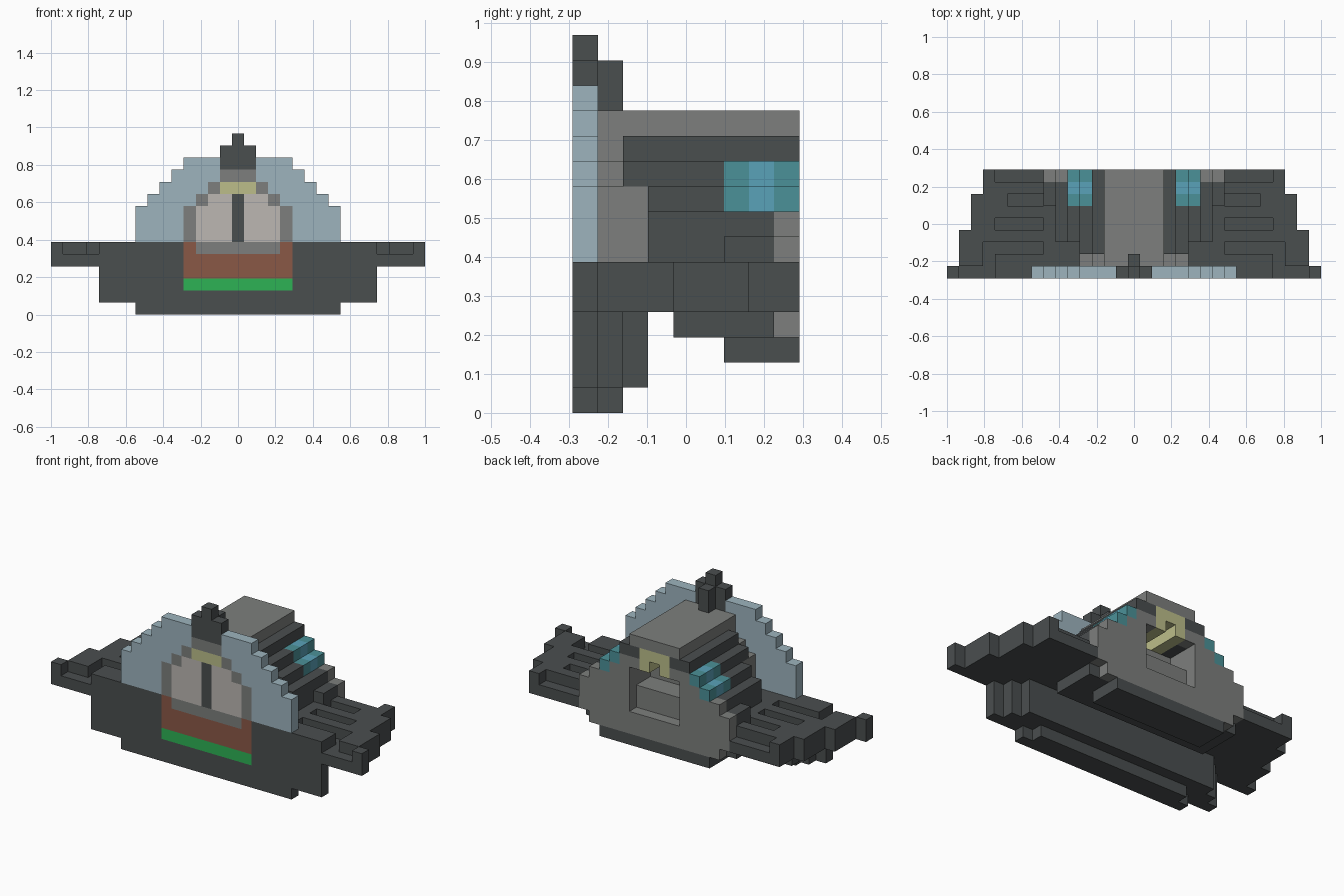
import bpy, bmesh

if "Cube" in bpy.data.objects:
    bpy.data.objects.remove(bpy.data.objects["Cube"])

U = 2 / 31  # edge of one building block

COLOURS = {
    "charcoal": (74, 78, 79), "mid grey": (125, 127, 125),
    "pale blue": (157, 180, 190), "beige": (188, 183, 178),
    "straw yellow": (188, 190, 138), "rust": (138, 88, 70),
    "green": (45, 178, 85), "teal": (75, 145, 152), "sky teal": (90, 162, 185),
}


def linear(v):
    v /= 255
    return v / 12.92 if v < 0.04045 else ((v + 0.055) / 1.055) ** 2.4


mats = {}
for name, rgb in COLOURS.items():
    m = bpy.data.materials.new(name)
    m.use_nodes = True
    col = tuple(linear(c) for c in rgb) + (1,)
    m.diffuse_color = col
    bsdf = m.node_tree.nodes["Principled BSDF"]
    bsdf.inputs["Base Color"].default_value = col
    bsdf.inputs["Roughness"].default_value = 0.9
    mats[name] = m

grid = {}  # cell -> (part, colour)


def block(part, colour, half, ys, zs, inner=0):
    """Symmetric slab: inner <= |x| <= half, inclusive y and z ranges."""
    for x in range(-half, half + 1):
        if abs(x) >= inner:
            for y in range(ys[0], ys[1] + 1):
                for z in range(zs[0], zs[1] + 1):
                    grid[x, y, z] = (part, colour)


def carve(half, ys, zs, inner=0):
    for c in [c for c in grid if inner <= abs(c[0]) <= half
              and ys[0] <= c[1] <= ys[1] and zs[0] <= c[2] <= zs[1]]:
        del grid[c]


# Wings: tapering plate with meandering channels in its top
for half, ys in ((15, (0, 0)), (14, (1, 3)), (13, (4, 6)), (12, (7, 8))):
    block("wings", "charcoal", half, ys, (4, 5))
for inner, half, y in ((12, 14, 0), (12, 12, 1), (8, 12, 2), (8, 11, 4),
                       (8, 10, 6), (8, 11, 8)):
    carve(half, (y, y), (5, 5), inner)

# Keel: stepped front skirt and rear underside
for y in (0, 1, 2):
    block("keel", "charcoal", 11 - y, (y, y), (1, 3))
for y in (0, 1):
    block("keel", "charcoal", 8 - y, (y, y), (0, 0))
block("keel", "charcoal", 7, (4, 7), (3, 3))
block("keel", "charcoal", 6, (8, 8), (3, 3))
block("keel", "charcoal", 5, (6, 8), (2, 2))

# Cabin: stepped sides with a flat roof
block("cabin", "charcoal", 6, (3, 8), (6, 7))
block("cabin", "charcoal", 7, (6, 8), (6, 6))
block("cabin", "charcoal", 5, (3, 8), (8, 8))
block("cabin", "charcoal", 4, (2, 8), (9, 9))
block("cabin", "charcoal", 3, (2, 8), (10, 10))
block("roof", "mid grey", 2, (1, 8), (11, 11))

# Neck joining cabin and front shield
block("neck", "mid grey", 4, (1, 2), (6, 8))
block("neck", "mid grey", 3, (1, 1), (9, 9))
block("neck", "mid grey", 2, (1, 1), (10, 10))

# Side lights
for y in (6, 7, 8):
    colour = "sky teal" if y == 7 else "teal"
    block("side_lights", colour, 4, (y, y), (9, 9), 4)
    block("side_lights", colour, 5, (y, y), (8, 8), 5)

# Rear panel with stepped recess and a yellow arch
block("rear_panel", "mid grey", 6, (8, 8), (3, 3))
block("rear_panel", "mid grey", 7, (8, 8), (4, 6))
block("rear_panel", "mid grey", 6, (8, 8), (7, 7))
block("rear_panel", "mid grey", 4, (8, 8), (8, 8))
block("rear_panel", "mid grey", 3, (8, 8), (9, 9))
block("rear_panel", "mid grey", 3, (5, 7), (4, 8))
block("rear_arch", "straw yellow", 1, (4, 8), (9, 10))
carve(2, (8, 8), (5, 8))
carve(2, (6, 7), (7, 8))
carve(0, (5, 8), (9, 9))

# Front shield: stepped blue arch
block("shield", "pale blue", 8, (0, 0), (6, 8))
for z in range(9, 13):
    block("shield", "pale blue", 16 - z, (0, 0), (z, z))

# Front bands
block("front_bands", "rust", 4, (0, 0), (3, 5))
block("front_bands", "green", 4, (0, 0), (2, 2))

# Window frame, panes, divider and lamp
block("window_frame", "mid grey", 3, (0, 0), (5, 5))
block("window_frame", "mid grey", 4, (0, 0), (6, 8))
for z, half in ((9, 3), (10, 2), (11, 1)):
    block("window_frame", "mid grey", half, (0, 0), (z, z))
block("window_panes", "beige", 3, (0, 0), (6, 8))
block("window_panes", "beige", 2, (0, 0), (9, 9))
block("window_divider", "charcoal", 0, (0, 0), (6, 9))
block("front_lamp", "straw yellow", 1, (0, 0), (10, 10))

# Crest on top
block("crest", "charcoal", 1, (0, 0), (12, 13))
block("crest", "charcoal", 0, (0, 0), (14, 14))
block("crest", "charcoal", 0, (1, 1), (12, 13))

# Turn the exposed block sides of each part into one clean mesh
STEPS = [(axis, side) for axis in range(3) for side in (0, 1)]
for part in sorted({p for p, c in grid.values()}):
    cells = {k: c for k, (p, c) in grid.items() if p == part}
    used = sorted(set(cells.values()))
    bm = bmesh.new()
    corners = {}

    def corner(p):
        if p not in corners:
            corners[p] = bm.verts.new(((p[0] - 0.5) * U, (p[1] - 4.5) * U, p[2] * U))
        return corners[p]

    for cell, colour in cells.items():
        for axis, side in STEPS:
            near = list(cell)
            near[axis] += 2 * side - 1
            if tuple(near) in grid:
                continue
            b, c = (axis + 1) % 3, (axis + 2) % 3
            loop = []
            for db, dc in ((0, 0), (1, 0), (1, 1), (0, 1)):
                p = list(cell)
                p[axis] += side
                p[b] += db
                p[c] += dc
                loop.append(corner(tuple(p)))
            face = bm.faces.new(loop if side else loop[::-1])
            face.material_index = used.index(colour)
    bmesh.ops.dissolve_limit(bm, angle_limit=0.01, verts=bm.verts[:],
                             edges=bm.edges[:], delimit={'MATERIAL'})
    mesh = bpy.data.meshes.new(part)
    bm.to_mesh(mesh)
    bm.free()
    for colour in used:
        mesh.materials.append(mats[colour])
    bpy.context.collection.objects.link(bpy.data.objects.new(part, mesh))
